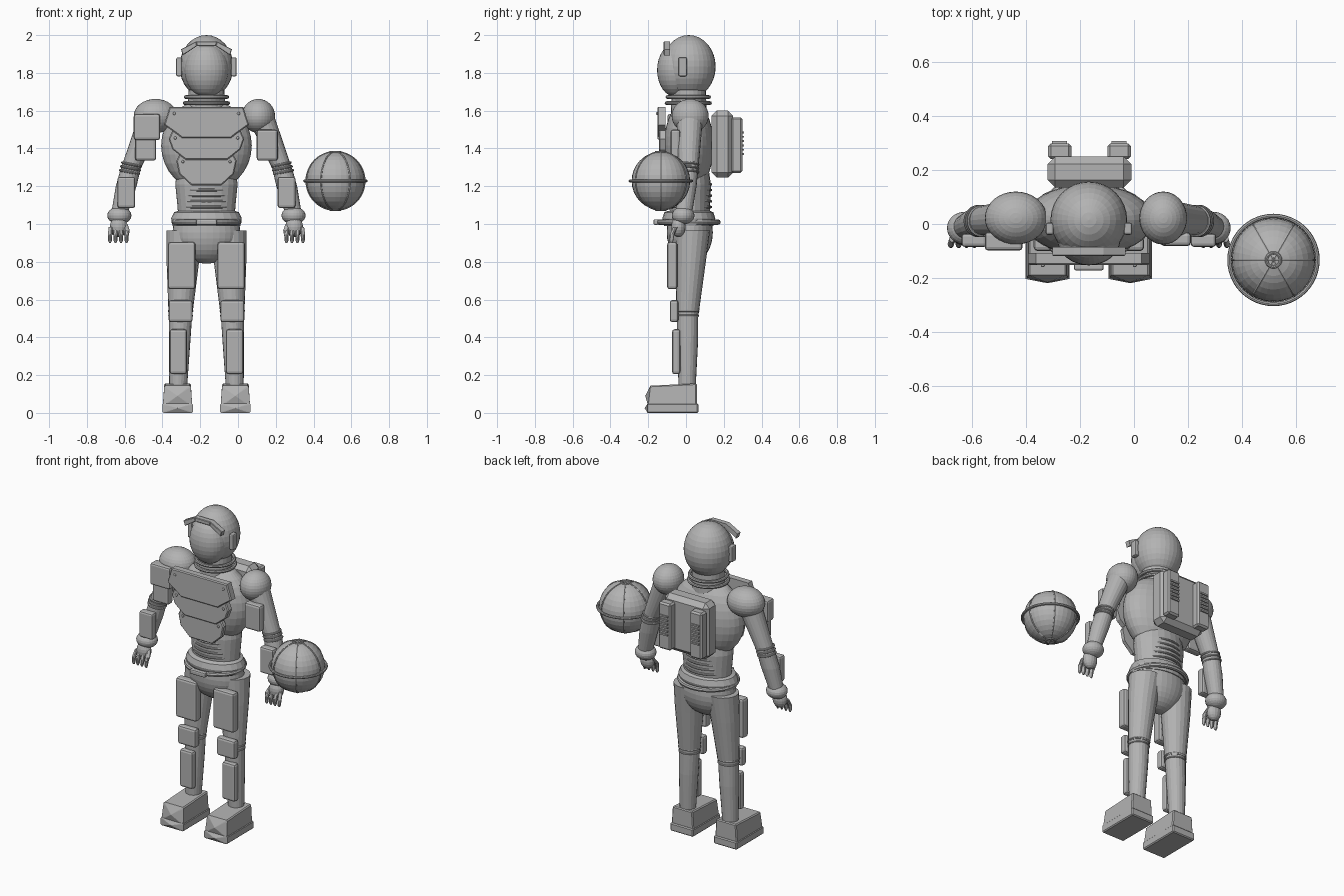
import bpy, bmesh, math
from mathutils import Matrix, Vector

if "Cube" in bpy.data.objects:
    bpy.data.objects.remove(bpy.data.objects["Cube"])

CX = -0.167  # centre line of the figure
grey = bpy.data.materials.new("suit_grey")
grey.diffuse_color = (0.45, 0.45, 0.45, 1)
grey.use_nodes = True
grey.node_tree.nodes["Principled BSDF"].inputs["Base Color"].default_value = grey.diffuse_color


def finish(bm, name, cx=CX):
    bmesh.ops.recalc_face_normals(bm, faces=bm.faces)
    me = bpy.data.meshes.new(name)
    bm.to_mesh(me)
    bm.free()
    me.materials.append(grey)
    ob = bpy.data.objects.new(name, me)
    ob.location.x = cx
    bpy.context.collection.objects.link(ob)
    return ob


def ball(name, c, r, seg=32, rings=16, cx=CX):
    bm = bmesh.new()
    m = Matrix.Translation(c) @ Matrix.Diagonal((*r, 1))
    bmesh.ops.create_uvsphere(bm, u_segments=seg, v_segments=rings, radius=1, matrix=m)
    return finish(bm, name, cx)


def box(name, x, y, z, bevel=0.012, seg=2, cx=CX):
    """Bevelled box from (min, max) pairs."""
    bm = bmesh.new()
    c = [(a + b) / 2 for a, b in (x, y, z)]
    s = [b - a for a, b in (x, y, z)]
    bmesh.ops.create_cube(bm, size=1, matrix=Matrix.Translation(c) @ Matrix.Diagonal((*s, 1)))
    if bevel:
        bmesh.ops.bevel(bm, geom=bm.edges[:], offset=bevel, segments=seg, profile=0.5, affect='EDGES')
    return finish(bm, name, cx)


def loft(name, rings, n=24):
    """Skin of horizontal ellipses (x, y, z, rx, ry) with closed ends."""
    bm = bmesh.new()
    rows = []
    for x, y, z, rx, ry in rings:
        rows.append([bm.verts.new((x + rx * math.cos(2 * math.pi * i / n),
                                   y + ry * math.sin(2 * math.pi * i / n), z)) for i in range(n)])
    for a, b in zip(rows, rows[1:]):
        for i in range(n):
            bm.faces.new((a[i], a[(i + 1) % n], b[(i + 1) % n], b[i]))
    bm.faces.new(rows[0])
    bm.faces.new(rows[-1])
    return finish(bm, name)


def ring(name, c, rx, ry, tube, rot=None, n=40, m=8, cx=CX):
    """Elliptical torus, lying flat unless rotated."""
    bm = bmesh.new()
    rot = rot or Matrix.Identity(3)
    g = []
    for i in range(n):
        a = 2 * math.pi * i / n
        row = []
        for j in range(m):
            b = 2 * math.pi * j / m
            k = tube * math.cos(b)
            p = Vector(((rx + k) * math.cos(a), (ry + k) * math.sin(a), tube * math.sin(b)))
            row.append(bm.verts.new(rot @ p + Vector(c)))
        g.append(row)
    for i in range(n):
        for j in range(m):
            bm.faces.new((g[i][j], g[(i + 1) % n][j], g[(i + 1) % n][(j + 1) % m], g[i][(j + 1) % m]))
    return finish(bm, name, cx)


def plate(name, pts, y0, y1, bevel=0.006):
    """Front-facing outline in x, z given thickness in y."""
    bm = bmesh.new()
    f = bm.faces.new([bm.verts.new((x, y0, z)) for x, z in pts])
    ext = bmesh.ops.extrude_face_region(bm, geom=[f])["geom"]
    bmesh.ops.translate(bm, vec=(0, y1 - y0, 0), verts=[v for v in ext if isinstance(v, bmesh.types.BMVert)])
    if bevel:
        edges = [e for e in bm.edges if all(abs(v.co.y - y0) < 1e-5 for v in e.verts)]
        bmesh.ops.bevel(bm, geom=edges, offset=bevel, segments=1, affect='EDGES')
    return finish(bm, name)


def toe_box(name, x, y, z, taper, poke):
    """Boot block with narrower top and a pointed front face."""
    bm = bmesh.new()
    bmesh.ops.create_cube(bm, size=1)
    for v in bm.verts:
        t = taper if v.co.z > 0 else 1
        v.co = (sum(x) / 2 + v.co.x * t * (x[1] - x[0]),
                (y[0] + 0.012 * (v.co.z > 0 and taper < 1)) if v.co.y < 0 else y[1],
                z[1] - 0.012 * (v.co.y < 0 and taper < 1) if v.co.z > 0 else z[0])
    front = min(bm.faces, key=lambda f: f.calc_center_median().y)
    bmesh.ops.bevel(bm, geom=[e for e in bm.edges if front not in e.link_faces],
                    offset=0.006, segments=1, affect='EDGES')
    front = min(bm.faces, key=lambda f: f.calc_center_median().y)
    bmesh.ops.poke(bm, faces=[front], offset=poke)
    return finish(bm, name)


# Helmet, face visor, ear pods and brow guard
ball("helmet", (0, 0.015, 1.833), (0.142, 0.142, 0.167))
ball("visor", (0, -0.055, 1.815), (0.117, 0.098, 0.142))
plate("brow_centre", [(-.055, 1.967), (.055, 1.967), (.05, 1.942), (-.05, 1.942)], -.118, -.085, .003)
for s in (-1, 1):
    box("ear_pod", sorted((s * .13, s * .16)), (-.04, .005), (1.782, 1.882), .008)
    plate("brow_side", [(s * .055, 1.967), (s * .135, 1.925), (s * .125, 1.893), (s * .05, 1.942)],
          -.118, -.085, .003)

# Neck and collar rings
loft("neck", [(0, .015, 1.58, .1, .095), (0, .015, 1.71, .095, .09)])
for z, r in ((1.672, .11), (1.64, .115)):
    ring("collar_ring", (0, .012, z), r, r, .01)

# Torso, abdomen ribs, belt and pelvis
ball("chest", (0, .015, 1.415), (.24, .132, .245))
loft("abdomen", [(0, .02, 1.29, .155, .1), (0, .02, 1.21, .165, .112), (0, .02, 1.11, .155, .108),
                 (0, .02, 1.05, .15, .105)])
for i in range(5):
    ring("abdomen_rib", (0, .02, 1.09 + .03 * i), .135, .112, .007)
loft("hip_band", [(0, .015, 1.07, .15, .11), (0, .015, 1.062, .172, .13), (0, .015, 1.03, .187, .14),
                  (0, .015, .99, .18, .13)])
ring("belt", (0, .012, 1.01), .172, .158, .014)
box("buckle", (-.055, .055), (-.172, -.145), (.995, 1.025), .008)
ball("pelvis", (0, .02, .955), (.18, .122, .165))

# Three overlapping chest armour tiers with rivets
tiers = [([(.195, 1.62), (.225, 1.525), (.155, 1.475), (.13, 1.455)], -.152, .17, 1.585),
         ([(.17, 1.52), (.2, 1.45), (.18, 1.395), (.13, 1.355), (.11, 1.34)], -.144, .165, 1.455),
         ([(.13, 1.39), (.16, 1.335), (.145, 1.265), (.08, 1.205)], -.136, .125, 1.33)]
for half, y, rx, rz in tiers:
    plate("chest_tier", half + [(-x, z) for x, z in reversed(half)], y, -.108)
    for s in (-1, 1):
        ball("rivet", (s * rx, y, rz), (.008, .008, .008), 10, 6)

# Backpack with two vented side packs
box("backpack", (-.153, .157), (.135, .25), (1.245, 1.6), .028, 1)
for s in (-1, 1):
    c = .11 * s + .002
    box("side_pack", (c - .043, c + .043), (.24, .298), (1.27, 1.565), .01, 1)
    for i in range(6):
        z = 1.37 + .023 * i
        box("vent_bar", (c - .028, c + .028), (.294, .307), (z - .005, z + .005), 0)

# Legs, leg armour and boots
for s in (-1, 1):
    loft("thigh", [(s * .113, .035, .965, .098, .092), (s * .125, .025, .8, .086, .08),
                   (s * .137, .008, .53, .064, .06)], 20)
    ring("knee_ring", (s * .137, .008, .54), .062, .057, .006, n=24)
    ring("knee_ring", (s * .137, .008, .515), .06, .056, .006, n=24)
    loft("shin", [(s * .137, .008, .53, .062, .057), (s * .142, .008, .38, .057, .056),
                  (s * .15, .006, .13, .047, .045)], 20)
    for name, x, w, y, z in (("thigh_plate", .131, .146, (-.1, -.045), (.655, .905)),
                             ("knee_plate", .137, .127, (-.086, -.04), (.48, .597)),
                             ("shin_plate", .149, .092, (-.074, -.03), (.205, .443))):
        box(name, (s * x - w / 2, s * x + w / 2), y, z, .014)
    c = s * .153
    toe_box("boot", (c - .078, c + .078), (-.2, .057), (.035, .156), .9, .022)
    toe_box("boot_sole", (c - .081, c + .081), (-.203, .065), (0, .05), 1, .016)

# Shoulders, arms, arm armour and hands
ball("shoulder_left", (.275, .022, 1.572), (.088, .098, .09))
ball("shoulder_right", (-.27, .022, 1.572), (.115, .098, .09))
box("shoulder_guard", (-.385, -.245), (-.098, -.03), (1.445, 1.582), .012)
for s in (-1, 1):
    loft("upper_arm", [(s * .29, .02, 1.56, .073, .07), (s * .402, .012, 1.29, .052, .053)], 20)
    tilt = Matrix.Rotation(s * -.2, 3, 'Y')
    for i in range(3):
        ring("elbow_ring", (s * (.396 + .006 * i), .011, 1.315 - .02 * i), .05, .053, .007, tilt, 24)
    loft("forearm", [(s * .402, .012, 1.29, .053, .053), (s * .425, .003, 1.2, .055, .053),
                     (s * .462, -.012, 1.05, .043, .043)], 20)
    box("upper_arm_plate", (s * .322 - .056, s * .322 + .056), (-.082, -.03), (1.335, 1.5), .014)
    box("forearm_plate", (s * .424 - .047, s * .424 + .047), (-.085, -.035), (1.085, 1.25), .012)
    ball("wrist_cuff", (s * .461, -.015, 1.045), (.064, .06, .047), 24, 12)
    ball("palm", (s * .465, -.04, .985), (.046, .038, .055), 16, 10)
    for i in range(4):
        x = s * .467 + (i - 1.5) * .026
        spread = (i - 1.5) * .003
        loft("finger", [(x, -.055, .985, .011, .012), (x + spread, -.074, .945, .012, .013),
                        (x + spread, -.078, .912, .01, .011), (x + spread, -.077, .9, .005, .005)], 10)
    loft("thumb", [(s * .43, -.04, 1.0, .012, .014), (s * .418, -.065, .965, .012, .013),
                   (s * .418, -.075, .935, .006, .006)], 10)

# Floating orb with equator ring, meridian ribs and pole caps
O = (.516, -.133, 1.228)
ball("orb", O, (.155, .155, .155), cx=0)
ring("orb_equator", O, .163, .163, .008, n=48, cx=0)
for i in range(3):
    r = Matrix.Rotation(math.radians(60 * i), 3, 'Z') @ Matrix.Rotation(math.pi / 2, 3, 'X')
    ring("orb_meridian", O, .154, .154, .005, r, 48, 6, cx=0)
for s in (-1, 1):
    ring("orb_pole_ring", (O[0], O[1], O[2] + s * .153), .026, .026, .006, n=20, cx=0)
